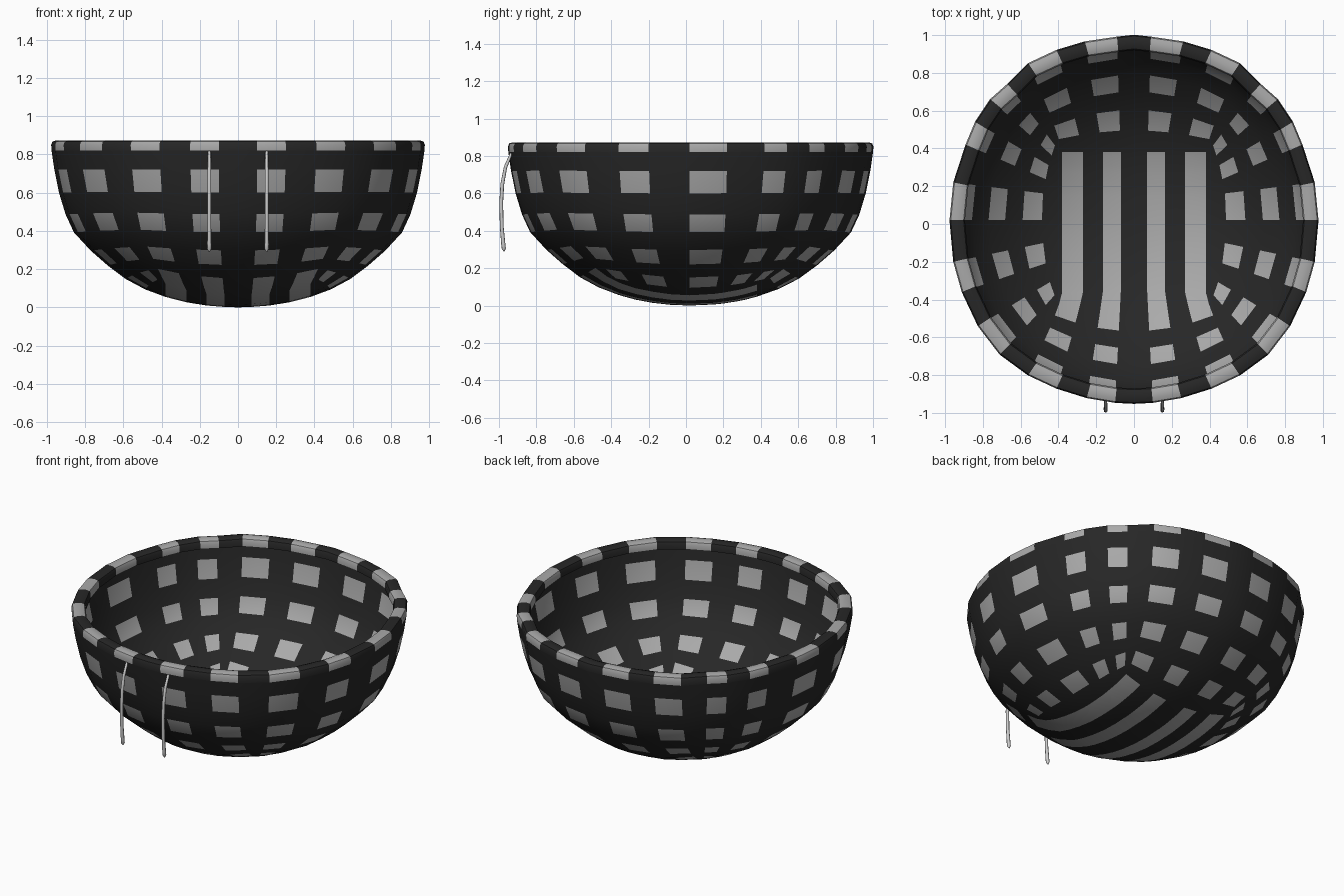
import bpy, bmesh, math
from mathutils import Vector

if "Cube" in bpy.data.objects:
    bpy.data.objects.remove(bpy.data.objects["Cube"])

def mat(name, v):
    m = bpy.data.materials.new(name)
    m.diffuse_color = (v, v, v, 1)
    m.use_nodes = True
    m.node_tree.nodes["Principled BSDF"].inputs["Base Color"].default_value = m.diffuse_color
    return m

DARK, GREY = mat("dark", 0.02), mat("grey", 0.4)
C, R = Vector((0, 0.025)), 0.975

# half outline of the rim, from back to front
RIM = [Vector(p) for p in (
    (0, 1.0), (.09, .99), (.26, .965), (.41, .92), (.56, .85), (.67, .74), (.76, .66),
    (.84, .54), (.89, .42), (.955, .22), (.975, .02), (.955, -.2), (.91, -.36),
    (.825, -.54), (.71, -.69), (.56, -.80), (.41, -.87), (.25, -.92), (.10, -.945), (0, -.95))]
# half outline of the bottom panel with matching points
XS = [0, .07, .165, .27, .38]
YS = [.38, .36, .31, .27, .2, .15, .02, -.08, -.18, -.27, -.33, -.36]
PANEL = ([Vector((x, YS[0])) for x in XS] + [Vector((XS[-1], y)) for y in YS[1:]]
         + [Vector((x, YS[-1])) for x in XS[-2::-1]])
# bowl profile (relative radius, height) and the row borders
PROF = [(0, 0), (.1, .003), (.2, .013), (.3, .031), (.39, .055), (.5, .095), (.605, .15),
        (.70, .22), (.79, .297), (.88, .392), (.925, .487), (.96, .6), (.985, .72), (1, .82)]
ROWS = [p[0] for p in PROF[4:]]
T = [0, .18, .35, .51, .655, .80, .877, .93, .97, 1]
# rim cuff section (relative radius, height)
CUFF = [(1, .82), (1.002, .85), (.995, .867), (.975, .873), (.945, .873), (.925, .866),
        (.918, .85), (.918, .82), (.99, .80)]

def height(s):
    for (a, za), (b, zb) in zip(PROF, PROF[1:]):
        if s <= b:
            return za + (zb - za) * (s - a) / (b - a)
    return PROF[-1][1]

def on_panel(p):
    return Vector((p.x, p.y, height((p - C).length / R)))

def on_wall(k, i):
    t = T[i]
    d = (PANEL[k].lerp(RIM[k], t) - C).normalized()
    s = ROWS[i] + ((PANEL[k] - C).length / R - .39) * (1 - t) ** 2
    q = C + d * s * R * (1 + ((RIM[k] - C).length / R - 1) * t * t)
    return Vector((q.x, q.y, height(s)))

def on_cuff(k, i):
    q = C + (RIM[k] - C) * CUFF[i][0]
    return Vector((q.x, q.y, CUFF[i][1]))

def make(name, cells, angle):
    """Mirrored mesh from (four corners, is_grey) cells."""
    bm = bmesh.new()
    for sx in (1, -1):
        for pts, grey in cells:
            f = bm.faces.new([bm.verts.new((p.x * sx, p.y, p.z)) for p in pts[::sx]])
            f.material_index = int(grey)
    bmesh.ops.remove_doubles(bm, verts=bm.verts, dist=1e-4)
    bmesh.ops.recalc_face_normals(bm, faces=bm.faces)
    me = bpy.data.meshes.new(name)
    bm.to_mesh(me)
    bm.free()
    ob = bpy.data.objects.new(name, me)
    bpy.context.collection.objects.link(ob)
    me.materials.append(DARK)
    me.materials.append(GREY)
    bpy.context.view_layer.objects.active = ob
    ob.select_set(True)
    bpy.ops.object.shade_smooth_by_angle(angle=math.radians(angle))
    ob.select_set(False)

def quads(fn, k, i):
    return [fn(k, i), fn(k + 1, i), fn(k + 1, i + 1), fn(k, i + 1)]

# bowl: striped bottom panel and chequered wall
cells = []
for c in range(4):
    for j in range(11):
        pts = [Vector((XS[a], YS[b])) for a, b in ((c, j), (c + 1, j), (c + 1, j + 1), (c, j + 1))]
        cells.append(([on_panel(p) for p in pts], c % 2 == 1))
for k in range(19):
    for i in range(9):
        front_stripe = k >= 15 and i < 2
        cells.append((quads(on_wall, k, i), k % 2 == 1 and (i % 2 == 1 or front_stripe)))
make("bowl", cells, 40)

# rim cuff with alternating blocks
make("rim", [(quads(on_cuff, k, i), k % 2 == 1) for k in range(19) for i in range(8)], 40)

# two hanging cords at the front
for side, x in (("right", .15), ("left", -.15)):
    cu = bpy.data.curves.new("cord_" + side, 'CURVE')
    cu.dimensions = '3D'
    cu.bevel_depth = .01
    cu.bevel_resolution = 2
    cu.use_fill_caps = True
    sp = cu.splines.new('POLY')
    path = [(-.89, .84, .6), (-.935, .81, .8), (-.965, .74, .9), (-.982, .65, 1), (-.988, .55, 1),
            (-.985, .42, 1), (-.977, .33, 1.1), (-.974, .305, 1.1), (-.972, .29, .3)]
    sp.points.add(len(path) - 1)
    for p, (y, z, r) in zip(sp.points, path):
        p.co, p.radius = (x, y, z, 1), r
    sp.use_smooth = True
    bpy.context.collection.objects.link(bpy.data.objects.new("cord_" + side, cu))
